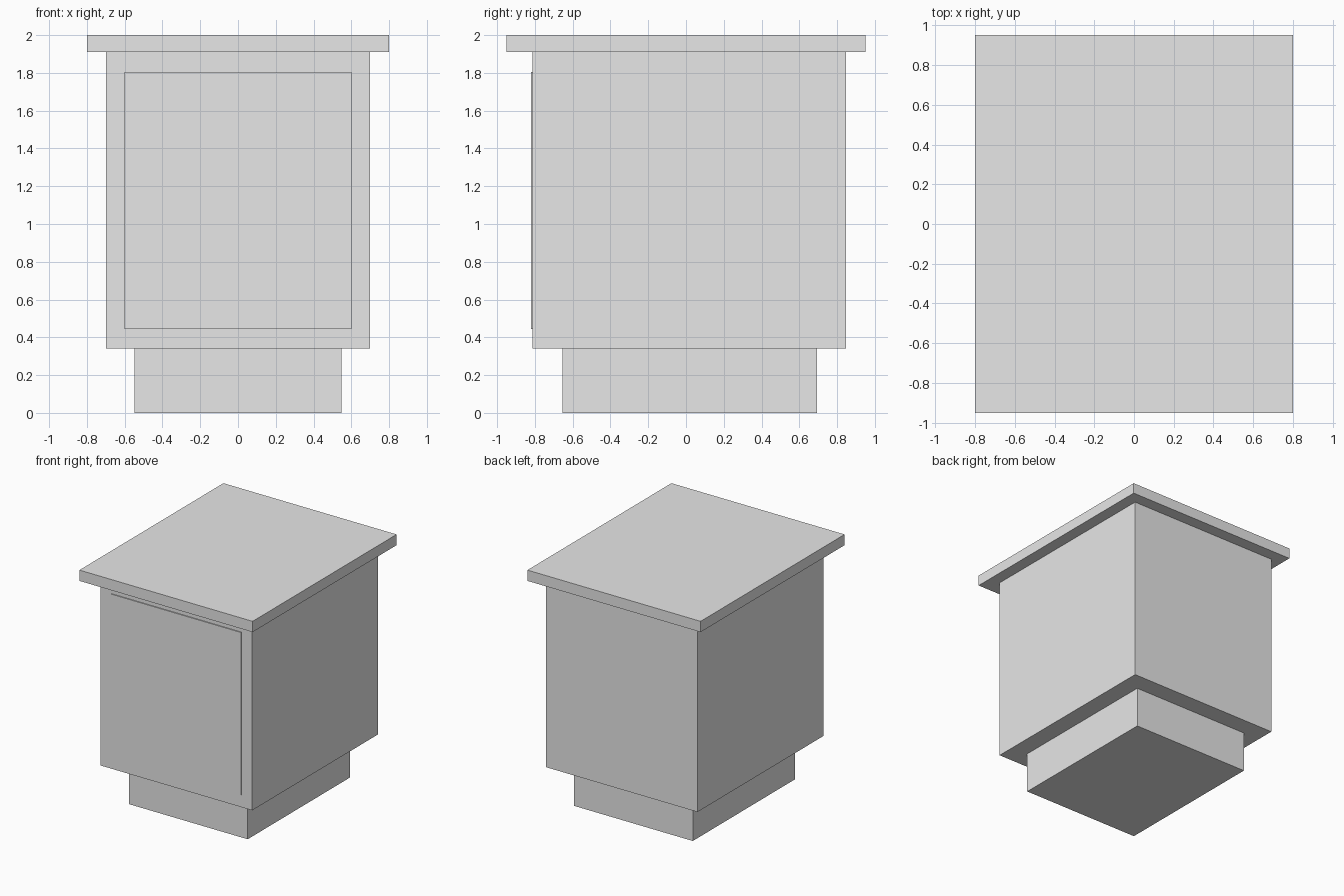
import bpy

# Remove the default object
default = bpy.data.objects.get("Cube")
if default:
    bpy.data.objects.remove(default, do_unlink=True)

# Single plain grey finish
grey = bpy.data.materials.new("light_grey")
grey.use_nodes = True
colour = (0.8, 0.8, 0.8, 1)
grey.diffuse_color = colour
grey.node_tree.nodes["Principled BSDF"].inputs["Base Color"].default_value = colour


def box(name, half_width, y_range, z_range):
    """Box centred on x, spanning the given depth and height."""
    (y0, y1), (z0, z1) = y_range, z_range
    bpy.ops.mesh.primitive_cube_add(size=1, location=(0, (y0 + y1) / 2, (z0 + z1) / 2))
    obj = bpy.context.object
    obj.name = obj.data.name = name
    obj.scale = (2 * half_width, y1 - y0, z1 - z0)
    bpy.ops.object.transform_apply(location=False, rotation=False, scale=True)
    obj.data.materials.append(grey)
    return obj


# Recessed plinth, cabinet, overhanging top and thin front door
box("plinth", 0.548, (-0.655, 0.693), (0, 0.342))
box("cabinet_body", 0.70, (-0.812, 0.848), (0.342, 1.91))
box("worktop", 0.80, (-0.95, 0.95), (1.91, 2.0))
box("front_door", 0.60, (-0.82, -0.812), (0.444, 1.804))
